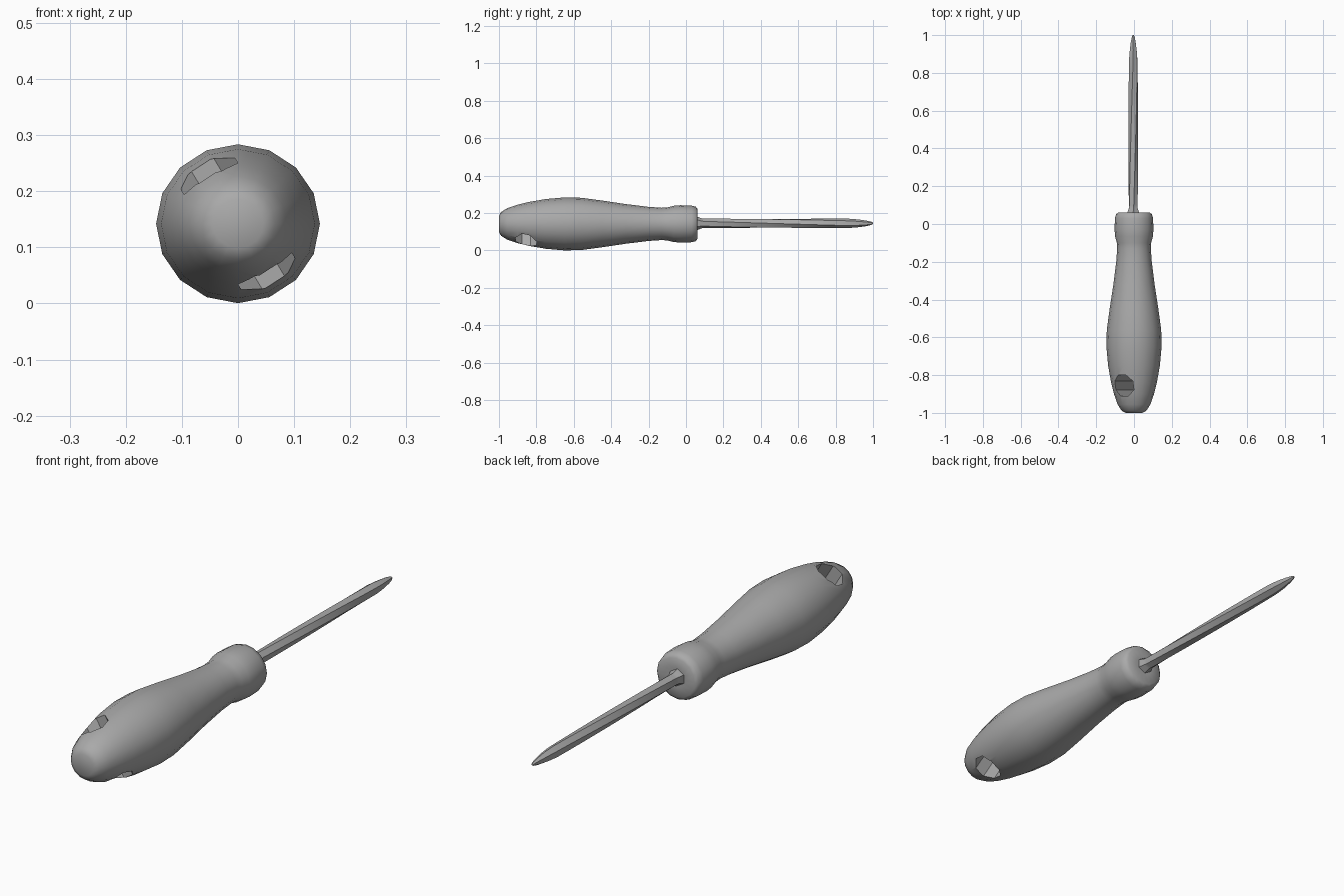
import bpy, bmesh, math
from mathutils import Matrix, Vector

old = bpy.data.objects.get("Cube")
if old:
    bpy.data.objects.remove(old, do_unlink=True)

ZC = 0.142  # height of the tool's long axis

grey = bpy.data.materials.new("mid_grey")
grey.use_nodes = True
colour = (0.4, 0.4, 0.4, 1)
grey.diffuse_color = colour
grey.node_tree.nodes["Principled BSDF"].inputs["Base Color"].default_value = colour


def loft(name, rings, sides, centre, start=0.0):
    """Closed tube along y; each ring is (y, x radius, z radius, twist)."""
    bm = bmesh.new()
    loops = []
    for y, rx, rz, twist in rings:
        loop = []
        for i in range(sides):
            a = start + 2 * math.pi * i / sides
            p = Matrix.Rotation(twist, 3, 'Y') @ Vector((rx * math.cos(a), 0, rz * math.sin(a)))
            loop.append(bm.verts.new((centre[0] + p.x, y, centre[1] + p.z)))
        loops.append(loop)
    for a, b in zip(loops, loops[1:]):
        for i in range(sides):
            j = (i + 1) % sides
            bm.faces.new((a[i], a[j], b[j], b[i]))
    bm.faces.new(loops[0])
    bm.faces.new(loops[-1])
    bmesh.ops.recalc_face_normals(bm, faces=bm.faces)
    mesh = bpy.data.meshes.new(name)
    bm.to_mesh(mesh)
    bm.free()
    mesh.materials.append(grey)
    obj = bpy.data.objects.new(name, mesh)
    bpy.context.collection.objects.link(obj)
    return obj


def activate(obj):
    bpy.ops.object.select_all(action='DESELECT')
    obj.select_set(True)
    bpy.context.view_layer.objects.active = obj


# Swelling grip with a waist and a collar at the shaft end
profile = [(-1.0, .045), (-.988, .066), (-.955, .087), (-.9, .106), (-.84, .121),
           (-.75, .137), (-.65, .146), (-.56, .144), (-.45, .129), (-.32, .109),
           (-.2, .094), (-.13, .089), (-.1, .091), (-.065, .100), (-.03, .103),
           (.03, .101), (.052, .095), (.062, .082), (.062, .04)]
handle = loft("handle", [(y, r, r * .97, 0) for y, r in profile], 16, (0, ZC))

# Hanging hole, slanted right through the butt of the handle
bm = bmesh.new()
bmesh.ops.create_cone(bm, cap_ends=True, segments=8, radius1=.06, radius2=.06, depth=.5)
bmesh.ops.rotate(bm, verts=bm.verts, matrix=Matrix.Rotation(math.pi / 8, 3, 'Z'))
bmesh.ops.rotate(bm, verts=bm.verts, matrix=Matrix.Rotation(-math.radians(31), 3, 'Y'))
bmesh.ops.translate(bm, verts=bm.verts, vec=(0, -.855, ZC))
mesh = bpy.data.meshes.new("hole_cutter")
bm.to_mesh(mesh)
bm.free()
mesh.materials.append(grey)
cutter = bpy.data.objects.new("hole_cutter", mesh)
cutter.hide_render = True
bpy.context.collection.objects.link(cutter)
cut = handle.modifiers.new("hanging_hole", 'BOOLEAN')
cut.operation = 'DIFFERENCE'
cut.solver = 'EXACT'
cut.object = cutter
activate(handle)
bpy.ops.object.modifier_apply(modifier=cut.name)
bpy.data.objects.remove(cutter, do_unlink=True)

# Slim shaft: flared foot, slowly twisting facets, tapered tip
shaft_rings = [(.04, .036, .036, 0), (.066, .034, .034, 0), (.085, .026, .026, .05)]
shaft_rings += [(.1 + .1 * i, .0255, .0255, .1 + .12 * i) for i in range(8)]
shaft_rings += [(.87, .025, .025, 1.0), (.92, .021, .021, 1.05),
                (.965, .015, .014, 1.05), (.99, .009, .008, 1.05), (1.0, .004, .004, 1.05)]
shaft = loft("shaft", shaft_rings, 6, (-.004, .145), math.pi / 6)

for obj in (handle, shaft):
    activate(obj)
    bpy.ops.object.shade_smooth_by_angle(angle=math.radians(40))
